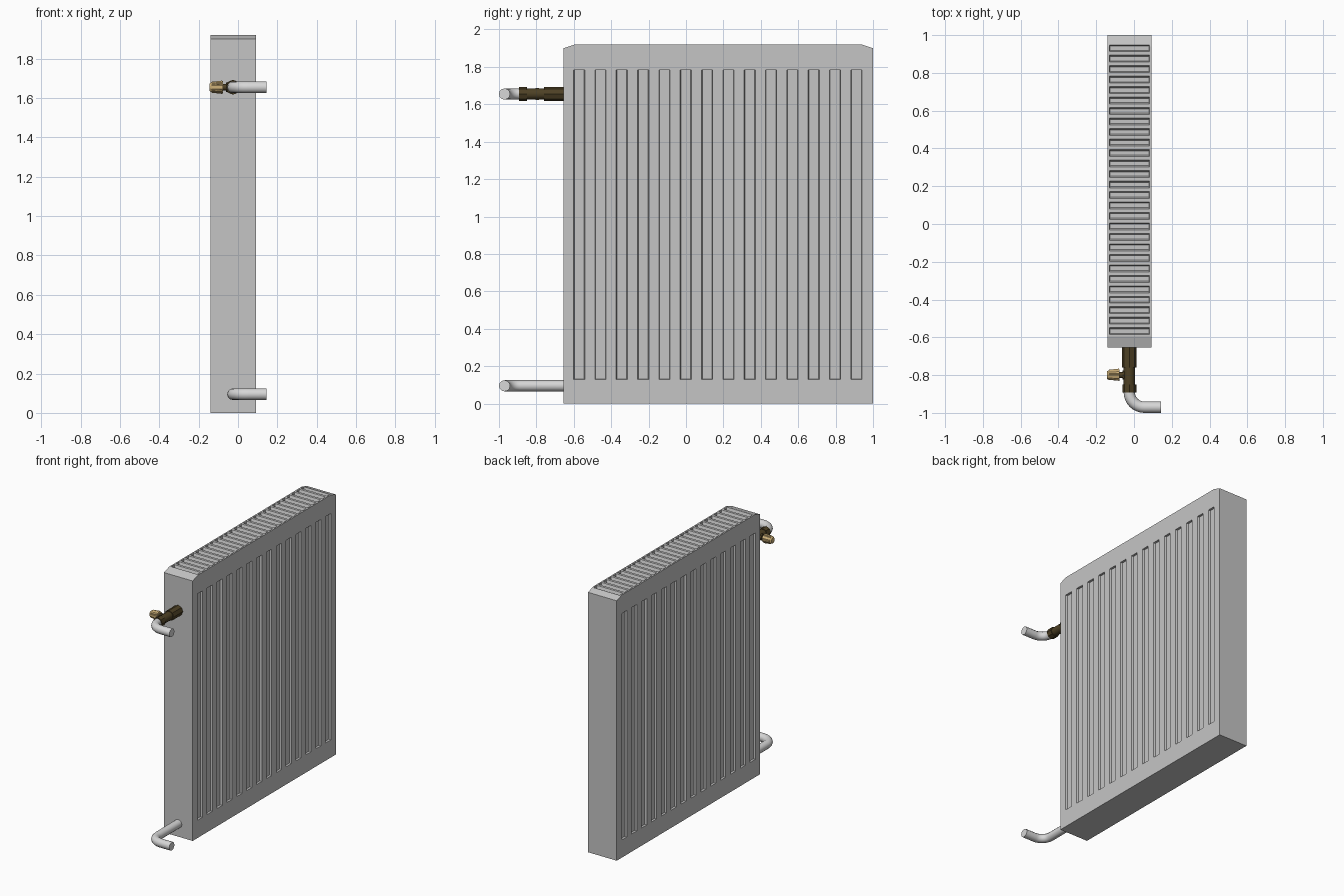
import bpy, bmesh, math
from mathutils import Vector, Matrix

cube = bpy.data.objects.get("Cube")
if cube:
    bpy.data.objects.remove(cube, do_unlink=True)


def material(name, rgb):
    m = bpy.data.materials.new(name)
    m.use_nodes = True
    m.diffuse_color = (*rgb, 1)
    m.node_tree.nodes["Principled BSDF"].inputs["Base Color"].default_value = (*rgb, 1)
    return m


GREY = material("radiator grey", (0.56, 0.56, 0.56))
STEEL = material("pipe light grey", (0.68, 0.68, 0.68))
BRONZE = material("dark bronze", (0.075, 0.052, 0.018))
BRASS = material("brass", (0.62, 0.44, 0.19))


def to_object(bm, name, mat):
    bmesh.ops.recalc_face_normals(bm, faces=bm.faces)
    mesh = bpy.data.meshes.new(name)
    bm.to_mesh(mesh)
    bm.free()
    mesh.materials.append(mat)
    ob = bpy.data.objects.new(name, mesh)
    bpy.context.collection.objects.link(ob)
    return ob


def activate(ob):
    bpy.ops.object.select_all(action='DESELECT')
    ob.select_set(True)
    bpy.context.view_layer.objects.active = ob


# Body: side outline with sloped top corners, extruded across x
X0, X1, Y0, Y1, TOP = -0.14, 0.092, -0.655, 1.0, 1.92
bm = bmesh.new()
outline = [(Y0, 0), (Y1, 0), (Y1, 1.9), (0.94, TOP), (-0.595, TOP), (Y0, 1.9)]
face = bm.faces.new([bm.verts.new((X0, y, z)) for y, z in outline])
ext = bmesh.ops.extrude_face_region(bm, geom=[face])
bmesh.ops.translate(bm, vec=(X1 - X0, 0, 0),
                    verts=[v for v in ext["geom"] if isinstance(v, bmesh.types.BMVert)])
body = to_object(bm, "radiator_body", GREY)

# Recess cutters: frustums that narrow towards their floor
cut = bmesh.new()


def recess(centre, normal, along, length, width, depth, taper):
    n, a = Vector(normal), Vector(along)
    s = n.cross(a)
    rings = []
    for d in (-depth, depth):
        grow = taper * d / depth - taper
        rings.append([cut.verts.new(Vector(centre) + n * d
                                    + a * i * (length / 2 + grow / 2 + taper / 2)
                                    + s * j * (width / 2 + grow + taper))
                      for i, j in ((-1, -1), (1, -1), (1, 1), (-1, 1))])
    cut.faces.new(rings[0])
    cut.faces.new(rings[1])
    for k in range(4):
        cut.faces.new([rings[0][k], rings[0][k - 1], rings[1][k - 1], rings[1][k]])


# Fourteen long channels on each broad side
for i in range(14):
    y = -0.571 + i * 0.114
    for x, n in ((X0, -1), (X1, 1)):
        recess((x, y, 0.957), (n, 0, 0), (0, 0, 1), 1.655, 0.06, 0.014, 0.004)
# Grille slots across the top
for i in range(28):
    recess(((X0 + X1) / 2, -0.5675 + i * 0.0555, TOP), (0, 0, 1), (1, 0, 0),
           0.212, 0.037, 0.02, 0.007)
cutter = to_object(cut, "recess_cutter", GREY)
cutter.hide_render = True
mod = body.modifiers.new("recesses", 'BOOLEAN')
mod.operation = 'DIFFERENCE'
mod.solver = 'EXACT'
mod.object = cutter
activate(body)
bpy.ops.object.modifier_apply(modifier=mod.name)
bpy.data.objects.remove(cutter, do_unlink=True)


# Pipes: straight run, quarter bend, short run towards +x
PX, PY, BEND = -0.025, -0.97, 0.08


def pipe(name, z, start):
    pts = [(PX, start, z)]
    for k in range(9):
        t = math.pi / 2 * k / 8
        pts.append((PX + BEND * (1 - math.cos(t)), PY + BEND * (1 - math.sin(t)), z))
    pts.append((0.144, PY, z))
    cu = bpy.data.curves.new(name, 'CURVE')
    cu.dimensions = '3D'
    cu.bevel_depth = 0.03
    cu.bevel_resolution = 4
    cu.use_fill_caps = True
    sp = cu.splines.new('POLY')
    sp.points.add(len(pts) - 1)
    for p, co in zip(sp.points, pts):
        p.co = (*co, 1)
    cu.materials.append(STEEL)
    ob = bpy.data.objects.new(name, cu)
    bpy.context.collection.objects.link(ob)
    activate(ob)
    bpy.ops.object.convert(target='MESH')
    bpy.ops.object.shade_smooth_by_angle(angle=math.radians(40))


VZ = 1.655
pipe("lower_pipe", 0.095, Y0 + 0.01)
pipe("upper_pipe", VZ, -0.87)


# Valve parts: faceted tapered cylinders between two points
def rod(name, a, b, r1, r2, mat, sides, smooth=False):
    a, b = Vector(a), Vector(b)
    bm = bmesh.new()
    rot = (b - a).to_track_quat('Z', 'Y').to_matrix().to_4x4()
    bmesh.ops.create_cone(bm, cap_ends=True, segments=sides, radius1=r1, radius2=r2,
                          depth=(b - a).length,
                          matrix=Matrix.Translation((a + b) / 2) @ rot)
    ob = to_object(bm, name, mat)
    if smooth:
        activate(ob)
        bpy.ops.object.shade_smooth_by_angle(angle=math.radians(40))
    return ob


def along_y(name, y0, y1, r, sides, smooth=False):
    rod(name, (PX, y0, VZ), (PX, y1, VZ), r, r, BRONZE, sides, smooth)


along_y("radiator_nut", -0.645, -0.76, 0.038, 8)
along_y("valve_body", -0.755, -0.86, 0.03, 16, True)
along_y("pipe_nut", -0.85, -0.892, 0.037, 8)


def along_x(name, x0, x1, r1, r2, mat, sides, smooth=False):
    rod(name, (x0, -0.8, VZ), (x1, -0.8, VZ), r1, r2, mat, sides, smooth)


along_x("valve_stem", PX, -0.082, 0.016, 0.016, BRONZE, 12, True)
along_x("valve_collar", -0.05, -0.062, 0.024, 0.024, BRONZE, 8)
along_x("knob", -0.076, -0.135, 0.032, 0.026, BRASS, 10)
along_x("knob_cap", -0.135, -0.144, 0.026, 0.02, BRASS, 10)

# Grip ridges around the knob
for k in range(5):
    t = 2 * math.pi * k / 5
    c, s = math.cos(t), math.sin(t)
    rod("knob_ridge", (-0.08, -0.8 + 0.029 * c, VZ + 0.029 * s),
        (-0.132, -0.8 + 0.024 * c, VZ + 0.024 * s), 0.006, 0.005, BRASS, 6)
